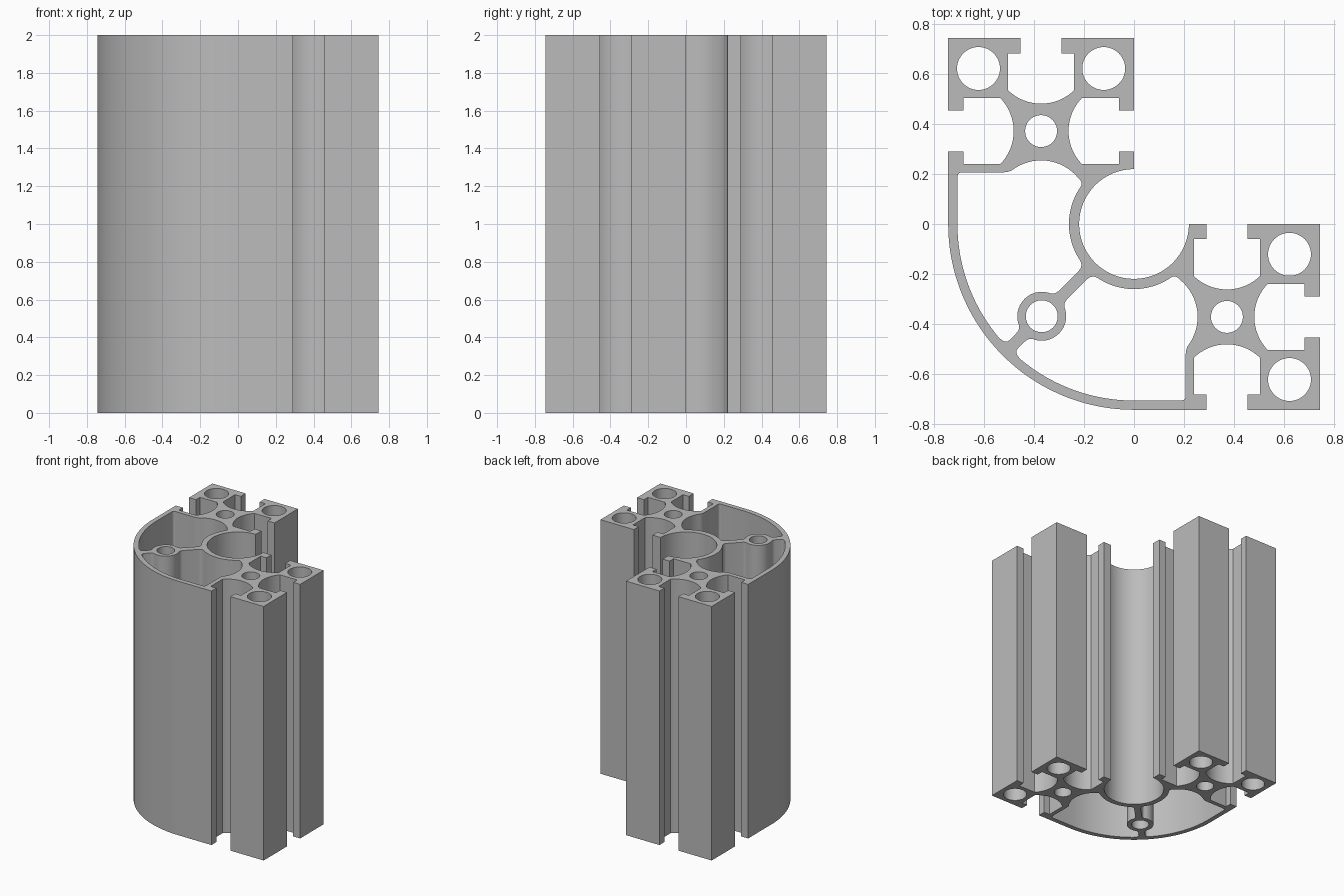
import bpy
import bmesh
from math import sin, cos, radians, asin, degrees, sqrt
from mathutils import Vector, Matrix

cube = bpy.data.objects.get("Cube")
if cube:
    bpy.data.objects.remove(cube)

HALF = 0.745              # half width of the section
MOD = HALF / 2            # half width of one slotted module
HUB = Vector((-MOD, MOD))  # centre of the upper slotted module
BORE = 0.22               # large round recess
TUBE = 0.261              # outside of the wall around the recess
SKIN = 0.708              # inside of the curved outer wall
RIB = 0.024               # half thickness of the diagonal rib
BOSS = Vector((-0.37, -0.37))
ORIGIN = Vector((0, 0))


def arc(centre, r, a0, a1, steps=16):
    """Points along a circular arc, angles in degrees."""
    angles = [radians(a0 + (a1 - a0) * i / steps) for i in range(steps + 1)]
    return [centre + Vector((r * cos(a), r * sin(a))) for a in angles]


def circle(centre, r):
    return arc(centre, r, 0, 360, 48)[:-1]


def line(*pts):
    return [Vector(p) for p in pts]


def bend(a, corner, b, steps=6):
    """Rounded corner between two points."""
    ts = [i / steps for i in range(1, steps)]
    return [a * (1 - t) ** 2 + corner * 2 * t * (1 - t) + b * t * t for t in ts]


def join(*pieces):
    """Chain point lists; a single vector between two lists is a rounded corner."""
    path = []
    for i, piece in enumerate(pieces):
        if isinstance(piece, Vector):
            path += bend(path[-1], piece, pieces[i + 1][0])
        else:
            path += piece
    return path


def mirror(pts):
    """Reflect across the diagonal of the section."""
    return [Vector((p.y, p.x)) for p in reversed(pts)]


def diag(t, s):
    """Point at distance t along the rib and s to its side."""
    return Vector((-t - s, s - t)) / sqrt(2)


def slot(angle):
    """T-slot with a curved floor, facing the given direction."""
    floor, wall, depth = 0.110, 0.132, 0.163
    sag = depth - floor
    r = (wall ** 2 + sag ** 2) / (2 * sag)
    sweep = degrees(asin(wall / r))
    lower = line((MOD, -0.082), (0.312, -0.082), (0.312, -wall))
    curve = arc(Vector((floor + r, 0)), r, 180 + sweep, 180 - sweep)
    upper = [Vector((p.x, -p.y)) for p in reversed(lower)]
    turn = Matrix.Rotation(radians(angle), 2)
    return [HUB + turn @ p for p in lower + curve + upper]


# Outer outline: half of it, then its reflection
half = join(
    arc(ORIGIN, BORE, 225, 90, 40),
    slot(0), line((0, HALF)),
    slot(90), line((-HALF, HALF)),
    slot(180),
    arc(ORIGIN, HALF, 180, 225, 24),
)
outline = half + mirror(half)[1:-1]

# Hollow chamber between the skin, module, tube wall and rib
t_boss = BOSS.length
reach = sqrt(0.098 ** 2 - RIB ** 2)
chamber = join(
    arc(ORIGIN, SKIN, 219.4, 180, 24),
    line((-SKIN, 0.187)), Vector((-SKIN, 0.207)), line((-SKIN + 0.02, 0.207)),
    line((-0.53, 0.207)), Vector((-0.508, 0.207)),
    arc(Vector((-MOD, 0.062)), 0.193, 128, 39),
    Vector((-0.2, 0.163)),
    arc(ORIGIN, TUBE, 147, 213),
    diag(TUBE, RIB),
    [diag(0.29, RIB), diag(t_boss - reach - 0.024, RIB)],
    diag(t_boss - reach, RIB),
    arc(BOSS, 0.098, 73, 197, 20),
    diag(t_boss + reach, RIB),
    [diag(t_boss + reach + 0.024, RIB), diag(0.683, RIB)],
)
chamber += bend(chamber[-1], diag(SKIN, RIB), chamber[0])

# Screw holes in the module and the boss
holes = [circle(HUB, 0.064)]
for corner in ((-1, 1), (1, 1)):
    holes.append(circle(HUB + Vector(corner) * 0.251, 0.086))

loops = [outline, circle(BOSS, 0.064)]
for loop in [chamber] + holes:
    loops += [loop, mirror(loop)]

# Extrude the filled section
section = bpy.data.curves.new("extruded_profile", "CURVE")
section.dimensions = "2D"
section.fill_mode = "BOTH"
section.extrude = 1.0
for loop in loops:
    spline = section.splines.new("POLY")
    spline.points.add(len(loop) - 1)
    for point, p in zip(spline.points, loop):
        point.co = (p.x, p.y, 0, 1)
    spline.use_cyclic_u = True

profile = bpy.data.objects.new("extruded_profile", section)
bpy.context.scene.collection.objects.link(profile)
bpy.ops.object.select_all(action="DESELECT")
profile.select_set(True)
bpy.context.view_layer.objects.active = profile
bpy.ops.object.convert(target="MESH")
profile = bpy.context.view_layer.objects.active

# Weld the caps to the walls and stand the part on the ground
bm = bmesh.new()
bm.from_mesh(profile.data)
bmesh.ops.remove_doubles(bm, verts=bm.verts, dist=0.0001)
bmesh.ops.translate(bm, verts=bm.verts, vec=(0, 0, 1))
bmesh.ops.recalc_face_normals(bm, faces=bm.faces)
bm.to_mesh(profile.data)
bm.free()
bpy.ops.object.shade_smooth_by_angle(angle=radians(30))

# Plain grey metal
grey = bpy.data.materials.new("grey_aluminium")
grey.use_nodes = True
colour = (0.5, 0.5, 0.5, 1)
grey.diffuse_color = colour
grey.node_tree.nodes["Principled BSDF"].inputs["Base Color"].default_value = colour
profile.data.materials.clear()
profile.data.materials.append(grey)
